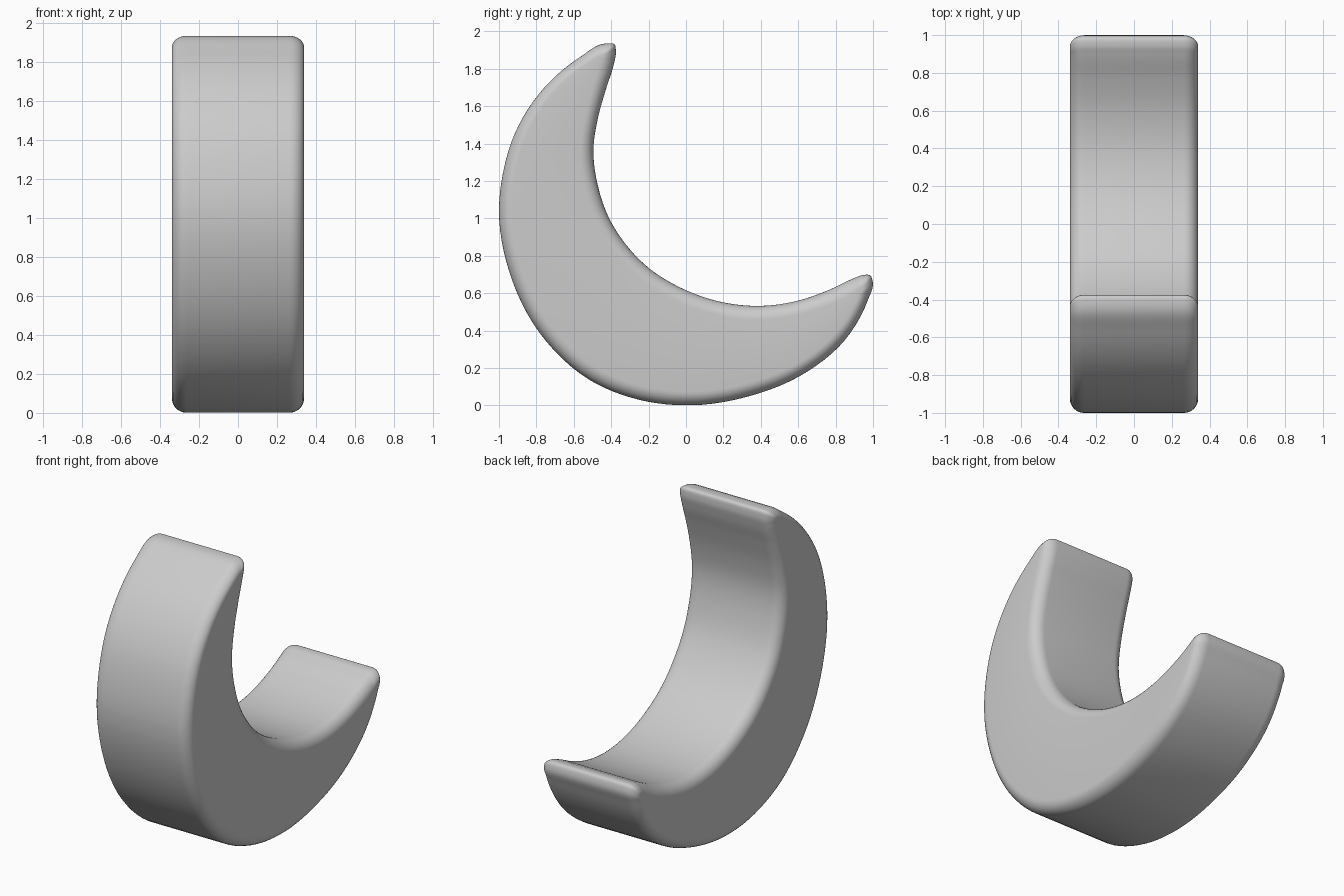
import bpy, bmesh, math
from mathutils import Vector

if "Cube" in bpy.data.objects:
    bpy.data.objects.remove(bpy.data.objects["Cube"])

HALF, ROUND_X, ROUND_IN, STEPS, ARC = 0.339, 0.075, 0.075, 6, 8

# Side profile (y, z): two tips joined by an outer and an inner edge
tips = [(-0.382, 1.93), (0.985, 0.695)]
outer = [(-.43, 1.935), (-.57, 1.86), (-.757, 1.70), (-.917, 1.45), (-.98, 1.235),
         (-1, 1.04), (-.945, .715), (-.783, .388), (-.515, .136), (-.25, .03),
         (.03, .001), (.34, .05), (.61, .158), (.85, .35), (.973, .565), (.999, .655)]
inner = [(-.375, 1.89), (-.387, 1.82), (-.425, 1.70), (-.47, 1.54), (-.495, 1.37),
         (-.465, 1.15), (-.42, 1.02), (-.347, .895), (-.193, .73), (-.03, .63),
         (.18, .555), (.396, .532), (.61, .563), (.77, .62), (.90, .681), (.945, .697)]
ctrl = [Vector(p) for p in [tips[0]] + outer + [tips[1]] + inner[::-1]]


def smooth_loop(pts, steps):
    """Closed spline through the points, using chord-length tangents."""
    n = len(pts)
    tang = []
    for i, p in enumerate(pts):
        a, b = p - pts[i - 1], pts[(i + 1) % n] - p
        la, lb = a.length, b.length
        tang.append((a / la * lb + b / lb * la) / (la + lb))
    out = []
    for i, p in enumerate(pts):
        q = pts[(i + 1) % n]
        d = (q - p).length
        for s in range(steps):
            t = s / steps
            out.append(p * (2*t**3 - 3*t*t + 1) + q * (3*t*t - 2*t**3)
                       + tang[i] * d * (t**3 - 2*t*t + t)
                       + tang[(i + 1) % n] * d * (t**3 - t*t))
    return out


loop = smooth_loop(ctrl, STEPS)
n = len(loop)
half = n // 2
mids = [(loop[k] + loop[-k]) / 2 for k in range(half + 1)]


def first_inside(order, tip):
    return next(k for k in order if (mids[k] - tip).length > 0.12)


k0 = first_inside(range(half + 1), loop[0])
k1 = first_inside(range(half, -1, -1), loop[half])

# Vector from each edge point towards the middle line, limited at the thin tips
inward = []
for i, p in enumerate(loop):
    k = min(i, n - i)
    v = mids[max(k0, min(k1, k))] - p
    inward.append(v.normalized() * min(ROUND_IN, 0.75 * v.length))

# Rounded rims on both sides, joined by the straight wall
rim = [(1 - math.cos(a), HALF - ROUND_X * (1 - math.sin(a)))
       for a in (math.pi / 2 * j / ARC for j in range(ARC + 1))]
layers = [(f, -x) for f, x in reversed(rim)] + rim

bm = bmesh.new()
rings = [[bm.verts.new((x, *(p + v * f))) for p, v in zip(loop, inward)]
         for f, x in layers]
for a, b in zip(rings, rings[1:]):
    for i in range(n):
        j = (i + 1) % n
        bm.faces.new((a[i], a[j], b[j], b[i]))

# Flat crescent sides, filled with strips between the two edges
for r in (rings[0], rings[-1]):
    bm.faces.new((r[0], r[1], r[-1]))
    bm.faces.new((r[half], r[half + 1], r[half - 1]))
    for k in range(1, half - 1):
        bm.faces.new((r[k], r[k + 1], r[n - k - 1], r[n - k]))
bmesh.ops.recalc_face_normals(bm, faces=bm.faces)
for f in bm.faces:
    f.smooth = True

mesh = bpy.data.meshes.new("crescent")
bm.to_mesh(mesh)
bm.free()
crescent = bpy.data.objects.new("crescent", mesh)
bpy.context.collection.objects.link(crescent)
